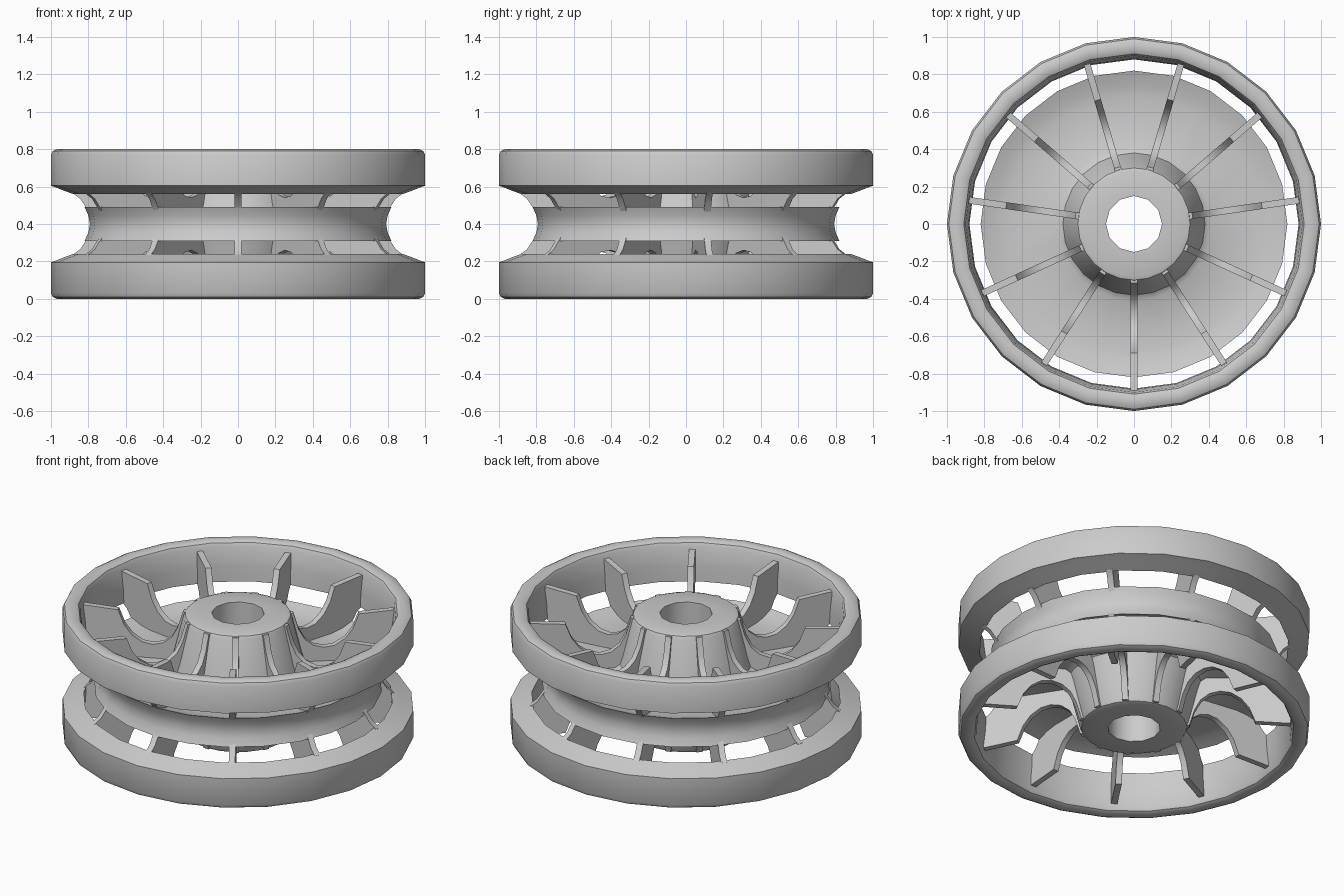
import bpy, bmesh, math

if "Cube" in bpy.data.objects:
    bpy.data.objects.remove(bpy.data.objects["Cube"])

SEG = 24
MID = 0.4
RIBS = 11


def finish(name, bm):
    bmesh.ops.recalc_face_normals(bm, faces=bm.faces)
    me = bpy.data.meshes.new(name)
    bm.to_mesh(me)
    bm.free()
    ob = bpy.data.objects.new(name, me)
    bpy.context.collection.objects.link(ob)
    bpy.ops.object.select_all(action='DESELECT')
    ob.select_set(True)
    bpy.context.view_layer.objects.active = ob
    bpy.ops.object.shade_smooth_by_angle(angle=math.radians(35))
    return ob


def lathe(name, profile, bore=0):
    # closed (r, z) profile turned round z; the bore radius gets half the sides
    bm = bmesh.new()
    rings = []
    for i in range(SEG):
        a = 2 * math.pi * i / SEG
        ring = []
        for r, z in profile:
            if r == bore and i % 2:
                r *= math.cos(2 * math.pi / SEG)
            ring.append(bm.verts.new((r * math.cos(a), r * math.sin(a), z)))
        rings.append(ring)
    n = len(profile)
    for i in range(SEG):
        p, q = rings[i], rings[(i + 1) % SEG]
        for j in range(n):
            k = (j + 1) % n
            bm.faces.new((p[j], q[j], q[k], p[k]))
    return finish(name, bm)


def flip(profile):
    return [(r, 2 * MID - z) for r, z in reversed(profile)]


# Two outer rims with rounded lips and a curved groove side
rim = [(1.0, 0.605), (1.0, 0.77), (0.99, 0.79), (0.97, 0.80), (0.93, 0.80),
       (0.91, 0.79), (0.90, 0.77), (0.885, 0.65), (0.88, 0.56), (0.93, 0.578),
       (0.985, 0.60)]
lathe("upper_rim", rim)
lathe("lower_rim", flip(rim))

# Hub, web and waisted central band in one turned body
upper = [(0.15, 0.77), (0.28, 0.77), (0.30, 0.763), (0.31, 0.745),
         (0.365, 0.52), (0.38, 0.475), (0.41, 0.455), (0.68, 0.455),
         (0.75, 0.465), (0.82, 0.49), (0.80, 0.445)]
lathe("hub_and_web", upper + [(0.792, MID)] + flip(upper), bore=0.15)

# Radial ribs: dip between hub and rim, outer edge follows the groove
rib = [(0.27, 0.45), (0.27, 0.76), (0.315, 0.76), (0.345, 0.66), (0.38, 0.595),
       (0.43, 0.555), (0.49, 0.54), (0.55, 0.55), (0.61, 0.59), (0.655, 0.65),
       (0.69, 0.74), (0.89, 0.755), (0.89, 0.565), (0.85, 0.535),
       (0.82, 0.49), (0.79, 0.45)]
HALF = 0.018


def ribs(name, profile):
    bm = bmesh.new()
    for i in range(RIBS):
        a = -math.pi / 2 + 2 * math.pi * i / RIBS
        c, s = math.cos(a), math.sin(a)
        sides = [[bm.verts.new((r * c - t * s, r * s + t * c, z))
                  for r, z in profile] for t in (-HALF, HALF)]
        for side in sides:
            bm.faces.new(side)
        for j in range(len(profile)):
            k = (j + 1) % len(profile)
            bm.faces.new((sides[0][j], sides[0][k], sides[1][k], sides[1][j]))
    return finish(name, bm)


ribs("upper_ribs", rib)
ribs("lower_ribs", flip(rib))
